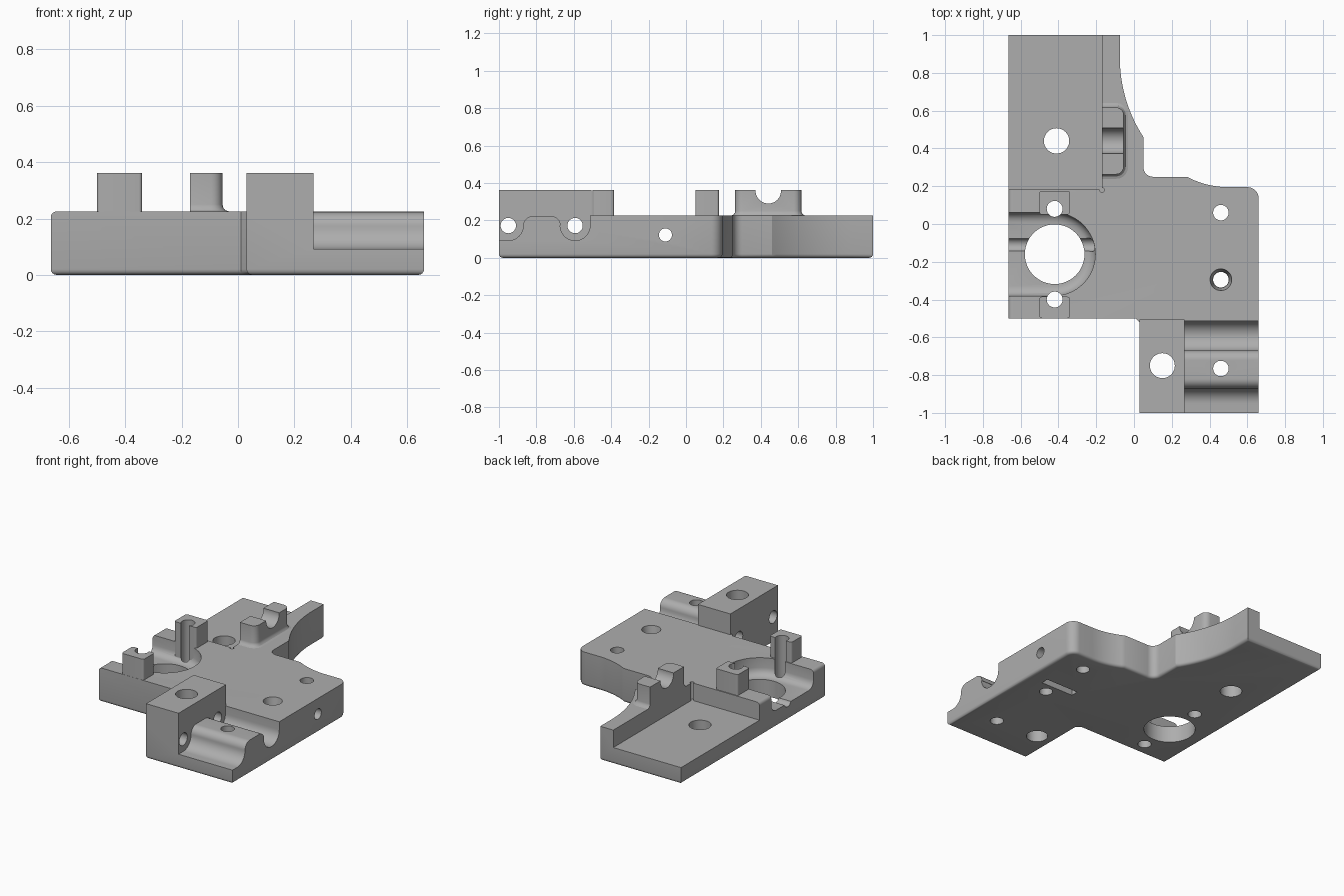
import bpy, bmesh
from math import radians, cos, sin
from mathutils import Matrix, Vector

cube = bpy.data.objects.get("Cube")
if cube:
    bpy.data.objects.remove(cube, do_unlink=True)

grey = bpy.data.materials.new("plain_grey")
grey.use_nodes = True
colour = (0.42, 0.42, 0.42, 1)
grey.diffuse_color = colour
for node in grey.node_tree.nodes:
    if node.type == 'BSDF_PRINCIPLED':
        node.inputs["Base Color"].default_value = colour

TOP, HIGH, FLOOR = 0.225, 0.362, 0.11


def finish(name, bm):
    bmesh.ops.recalc_face_normals(bm, faces=bm.faces)
    mesh = bpy.data.meshes.new(name)
    bm.to_mesh(mesh)
    bm.free()
    obj = bpy.data.objects.new(name, mesh)
    mesh.materials.append(grey)
    bpy.context.collection.objects.link(obj)
    return obj


def arc(cx, cy, r, start, end, steps=12):
    angles = [radians(start + (end - start) * i / steps) for i in range(steps + 1)]
    return [(cx + r * cos(a), cy + r * sin(a)) for a in angles]


def rounded(x0, x1, y0, y1, r, steps=5):
    return (arc(x1 - r, y1 - r, r, 90, 0, steps) + arc(x1 - r, y0 + r, r, 0, -90, steps)
            + arc(x0 + r, y0 + r, r, -90, -180, steps) + arc(x0 + r, y1 - r, r, 180, 90, steps))


def stack(name, layers, bevel=0, pick=None, along_x=False):
    """Join equal-count outlines at rising heights into one solid."""
    bm = bmesh.new()
    rings = []
    for outline, h in layers:
        rings.append([bm.verts.new((h, p, q) if along_x else (p, q, h)) for p, q in outline])
    bm.faces.new(rings[0])
    bm.faces.new(rings[-1])
    for low, high in zip(rings, rings[1:]):
        for i in range(len(low)):
            j = (i + 1) % len(low)
            bm.faces.new((low[i], low[j], high[j], high[i]))
    bmesh.ops.recalc_face_normals(bm, faces=bm.faces)
    if bevel:
        edges = [e for e in bm.edges if pick(*[v.co for v in e.verts])]
        bmesh.ops.bevel(bm, geom=edges, offset=bevel, segments=4, profile=0.5, affect='EDGES')
    return finish(name, bm)


def prism(name, outline, low, high, **options):
    return stack(name, [(outline, low), (outline, high)], **options)


def box(name, x0, x1, y0, y1, z0, z1):
    return prism(name, [(x0, y0), (x1, y0), (x1, y1), (x0, y1)], z0, z1)


def rod(start, end, r, r_end=None):
    start, end = Vector(start), Vector(end)
    axis = end - start
    bm = bmesh.new()
    turn = Vector((0, 0, 1)).rotation_difference(axis).to_matrix().to_4x4()
    bmesh.ops.create_cone(bm, cap_ends=True, segments=48, radius1=r, radius2=r_end or r,
                          depth=axis.length,
                          matrix=Matrix.Translation((start + end) / 2) @ turn)
    return finish("cutter", bm)


def drill(x, y, r):
    return rod((x, y, -0.1), (x, y, 0.5), r)


def cut(obj, cutters):
    bpy.context.view_layer.objects.active = obj
    for cutter in cutters:
        cutter.hide_render = True
        mod = obj.modifiers.new("cut", 'BOOLEAN')
        mod.operation = 'DIFFERENCE'
        mod.solver = 'EXACT'
        mod.object = cutter
        bpy.ops.object.modifier_apply(modifier=mod.name)
        bpy.data.objects.remove(cutter, do_unlink=True)


# Base plate with curved rear edges and a softened underside
LEFT = -0.664
outline = [(LEFT, -0.5), (LEFT, 1), (-0.075, 1)]
outline += arc(0.693, 0.88, 0.768, 180, 213.2, 16)
outline += arc(0.10, 0.30, 0.05, 180, 270, 8)
outline += arc(0.5, 0.662, 0.467, -118.1, -90, 10)
outline += arc(0.60, 0.135, 0.06, 90, 0, 10)
outline += [(0.66, -1), (0.03, -1), (0.03, -0.52), (0.01, -0.5)]


def soft_edge(a, b):
    underside = max(a.z, b.z) < 0.001
    side_top = min(a.z, b.z) > 0.2 and max(a.x, b.x) < LEFT + 0.001
    return underside or side_top


plate = prism("base_plate", outline, 0, TOP, bevel=0.02, pick=soft_edge)

# Rear shelf and round bearing pocket open to the side
shelf = box("cutter", -0.8, -0.17, 0.182, 1.1, FLOOR, 0.4)
pocket_shape = arc(-0.425, -0.16, 0.22, 90, -90, 32) + [(-0.9, -0.38), (-0.9, 0.06)]
pocket = prism("cutter", pocket_shape, FLOOR, 0.4, bevel=0.05,
               pick=lambda a, b: max(a.z, b.z) < FLOOR + 0.001)
bore = drill(-0.42, -0.16, 0.158)

# Front rail: one hollow beside each guide bore and a rounded ridge between
ROD_Z = 0.172
rail_shape = [(-1.1, 0.092)] + arc(-0.95, ROD_Z, 0.08, -90, 0)
rail_shape += arc(-0.82, ROD_Z, 0.05, 180, 90) + arc(-0.72, ROD_Z, 0.05, 90, 0)
rail_shape += arc(-0.593, ROD_Z, 0.08, 180, 360, 20) + [(-0.513, 0.4), (-1.1, 0.4)]
rail = prism("cutter", rail_shape, 0.267, 0.8, along_x=True)

# Holes along x, vertical holes, countersink and underside slot
cross_holes = [rod((0.0, y, ROD_Z), (0.75, y, ROD_Z), 0.041) for y in (-0.95, -0.593)]
cross_holes.append(rod((-0.8, -0.11, 0.122), (0.8, -0.11, 0.122), 0.035))
holes = [drill(x, y, r) for x, y, r in (
    (0.46, 0.06, 0.041), (0.46, -0.295, 0.041), (0.46, -0.765, 0.041),
    (0.15, -0.75, 0.066), (-0.41, 0.44, 0.067),
    (-0.42, 0.08, 0.042), (-0.42, -0.4, 0.042))]
countersink = rod((0.46, -0.295, 0.14), (0.46, -0.295, 0.24), 0.043, 0.06)
relief = rod((-0.17, 0.18, FLOOR), (-0.17, 0.18, 0.4), 0.012)
slot = box("cutter", 0.31, 0.55, -0.225, -0.175, -0.1, 0.05)
cut(plate, [shelf, pocket, bore, rail, *cross_holes, *holes, countersink, relief, slot])

# Tall block beside the rail
block = box("tall_block", 0.03, 0.267, -1, -0.505, TOP, HIGH)
cut(block, [drill(0.15, -0.75, 0.066)])

# Two slotted posts flanking the pocket
parts = [plate, block]
for name, y0, y1, hole_y in (("rear_post", 0.05, 0.176, 0.08),
                             ("front_post", -0.499, -0.385, -0.4)):
    post = prism(name, rounded(-0.5, -0.34, y0, y1, 0.012), FLOOR, HIGH)
    cut(post, [drill(-0.42, hole_y, 0.042)])
    parts.append(post)

# Cradle with a flared foot and a round groove
layers = []
for spread, z in ((0.024, TOP), (0.011, 0.229), (0.003, 0.238), (0, 0.25), (0, HIGH)):
    shape = rounded(-0.3, -0.055 + spread, 0.263 - spread, 0.617 + spread, 0.04 + spread)
    layers.append(([(max(x, -0.17), y) for x, y in shape], z))
cradle = stack("cradle", layers)
bm = bmesh.new()
bm.from_mesh(cradle.data)
bmesh.ops.remove_doubles(bm, verts=bm.verts, dist=0.0001)
bm.to_mesh(cradle.data)
bm.free()
cut(cradle, [rod((-0.4, 0.44, 0.358), (0.2, 0.44, 0.358), 0.068)])
parts.append(cradle)

# Smooth curved walls while keeping machined edges crisp
for obj in parts:
    bpy.ops.object.select_all(action='DESELECT')
    obj.select_set(True)
    bpy.context.view_layer.objects.active = obj
    bpy.ops.object.shade_smooth_by_angle(angle=radians(30))
